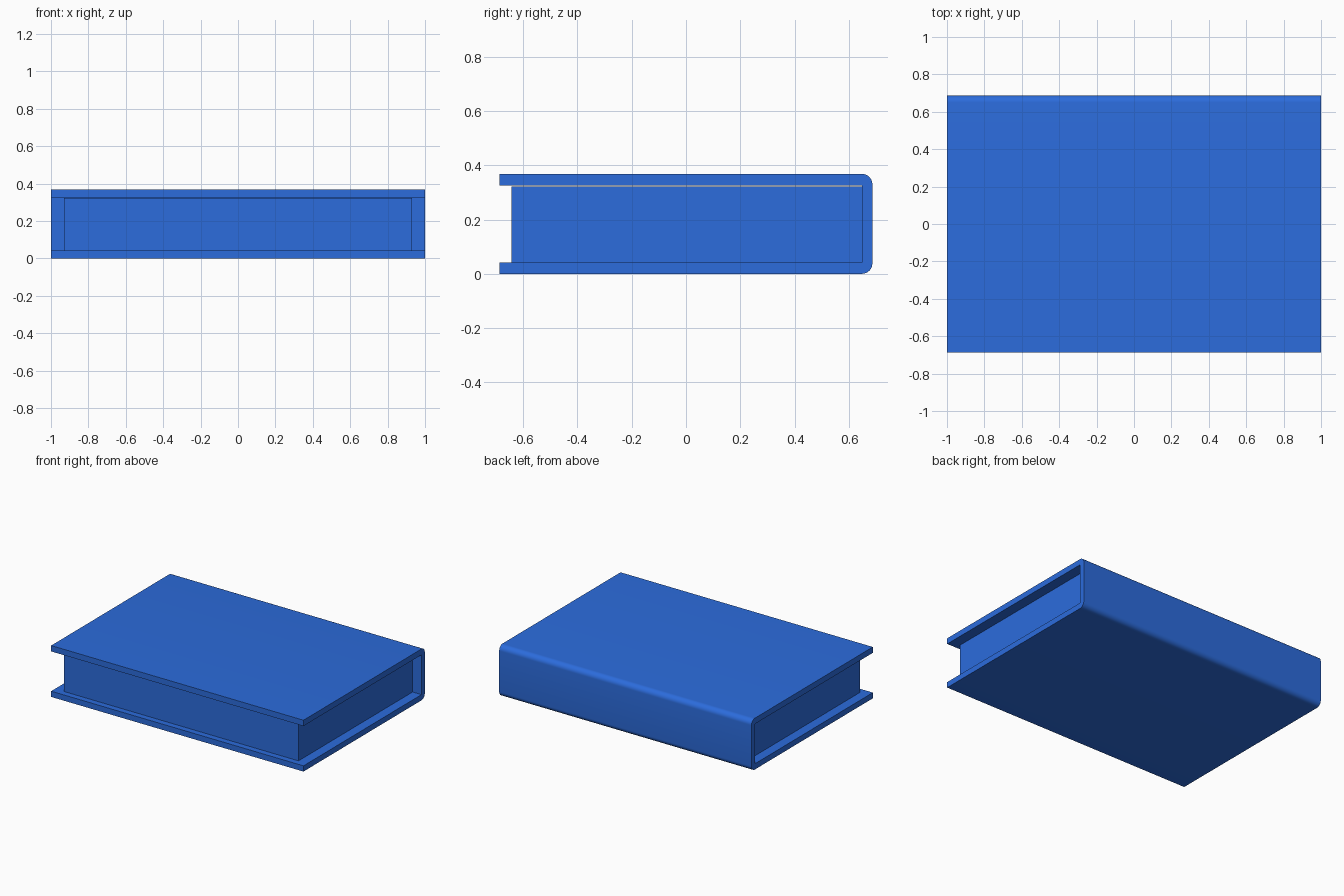
import bpy, bmesh
from math import sin, cos, pi, radians

if "Cube" in bpy.data.objects:
    bpy.data.objects.remove(bpy.data.objects["Cube"])

blue = bpy.data.materials.new("blue")
blue.diffuse_color = (0.025, 0.15, 0.72, 1)
blue.use_nodes = True
blue.node_tree.nodes["Principled BSDF"].inputs["Base Color"].default_value = blue.diffuse_color


def extrude_x(name, profile, half):
    """Extrude a closed (y, z) profile from x = -half to x = half."""
    bm = bmesh.new()
    face = bm.faces.new([bm.verts.new((-half, y, z)) for y, z in profile])
    ext = bmesh.ops.extrude_face_region(bm, geom=[face])
    verts = [g for g in ext["geom"] if isinstance(g, bmesh.types.BMVert)]
    bmesh.ops.translate(bm, verts=verts, vec=(2 * half, 0, 0))
    bmesh.ops.recalc_face_normals(bm, faces=bm.faces)
    mesh = bpy.data.meshes.new(name)
    bm.to_mesh(mesh)
    bm.free()
    mesh.materials.append(blue)
    ob = bpy.data.objects.new(name, mesh)
    bpy.context.collection.objects.link(ob)
    return ob


def arc(cy, cz, r, a0, a1, n=8):
    return [(cy + r * cos(a0 + (a1 - a0) * i / n),
             cz + r * sin(a0 + (a1 - a0) * i / n)) for i in range(n + 1)]


D, H, R = 0.687, 0.368, 0.038      # half depth, height, spine rounding
LOW, HIGH, SPINE = 0.041, 0.326, 0.649

# Cover: C-shaped boards joined by a spine with rounded outer corners
cover = extrude_x("cover",
                  [(-D, 0)] + arc(D - R, R, R, -pi / 2, 0)
                  + arc(D - R, H - R, R, 0, pi / 2)
                  + [(-D, H), (-D, HIGH), (SPINE, HIGH), (SPINE, LOW), (-D, LOW)],
                  1.0)
bpy.context.view_layer.objects.active = cover
cover.select_set(True)
bpy.ops.object.shade_smooth_by_angle(angle=radians(30))

# Page block, inset from the cover, with a hairline gap under the top board
extrude_x("pages", [(-0.643, LOW), (SPINE, LOW), (SPINE, 0.322), (-0.643, 0.322)], 0.93)
